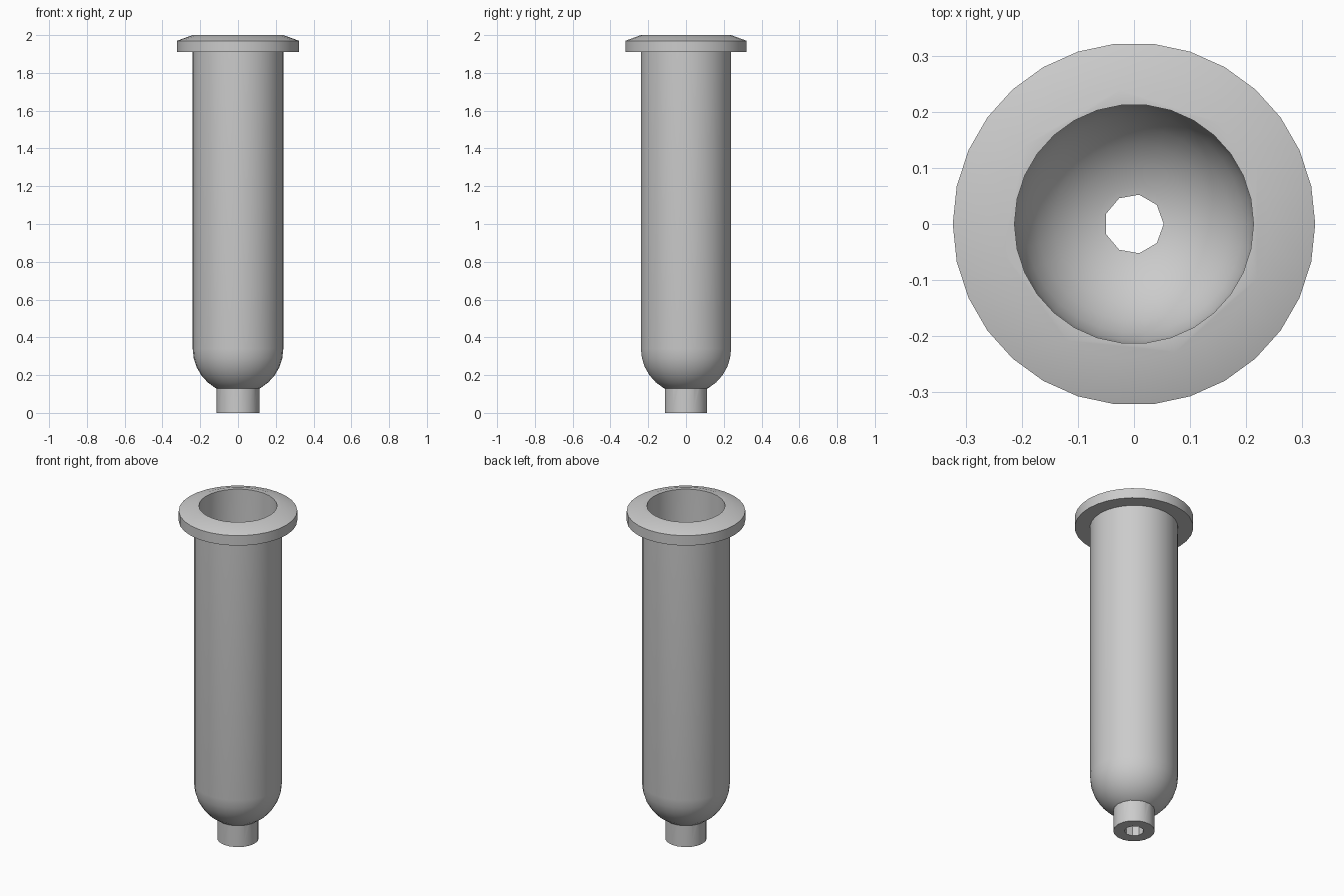
import bpy, bmesh
from math import sin, cos, pi, radians

cube = bpy.data.objects.get("Cube")
if cube:
    bpy.data.objects.remove(cube)

grey = bpy.data.materials.new("light grey")
grey.use_nodes = True
colour = (0.6, 0.6, 0.6, 1)
grey.diffuse_color = colour
grey.node_tree.nodes["Principled BSDF"].inputs["Base Color"].default_value = colour


def lathe(name, profile, sides):
    """Closed solid turned around z from (radius, height) points, bottom to top."""
    bm = bmesh.new()
    rings = [[bm.verts.new((r * cos(2 * pi * i / sides), r * sin(2 * pi * i / sides), z))
              for i in range(sides)] for r, z in profile]
    for low, high in zip(rings, rings[1:]):
        for i in range(sides):
            j = (i + 1) % sides
            bm.faces.new((low[i], low[j], high[j], high[i]))
    bm.faces.new(rings[0][::-1])
    bm.faces.new(rings[-1])
    mesh = bpy.data.meshes.new(name)
    bm.to_mesh(mesh)
    bm.free()
    mesh.materials.append(grey)
    obj = bpy.data.objects.new(name, mesh)
    bpy.context.collection.objects.link(obj)
    return obj


def dome(radius, centre):
    """Lower half of a sphere as rings, ending at its equator."""
    return [(radius * sin(radians(a)), centre - radius * cos(radians(a)))
            for a in range(6, 91, 12)]


def combine(target, tool, operation):
    mod = target.modifiers.new(tool.name, "BOOLEAN")
    mod.operation, mod.object, mod.solver = operation, tool, "EXACT"
    tool.hide_render = True
    bpy.context.view_layer.objects.active = target
    bpy.ops.object.modifier_apply(modifier=mod.name)
    bpy.data.objects.remove(tool)


DOME_Z = 0.34

# Round-bottomed barrel with a chamfered flange at the mouth
flange = [(0.24, 1.91), (0.323, 1.91), (0.323, 1.97), (0.24, 2.0)]
barrel = lathe("barrel", dome(0.24, DOME_Z) + flange, 30)

# Outlet nozzle below the dome
combine(barrel, lathe("nozzle", [(0.113, 0), (0.113, 0.16)], 18), "UNION")

# Wide bore and narrow outlet hole
combine(barrel, lathe("bore", dome(0.213, DOME_Z) + [(0.213, 2.1)], 30), "DIFFERENCE")
combine(barrel, lathe("outlet_hole", [(0.053, -0.1), (0.053, 0.3)], 9), "DIFFERENCE")

bpy.ops.object.select_all(action="DESELECT")
barrel.select_set(True)
bpy.context.view_layer.objects.active = barrel
bpy.ops.object.shade_smooth_by_angle(angle=radians(30))
